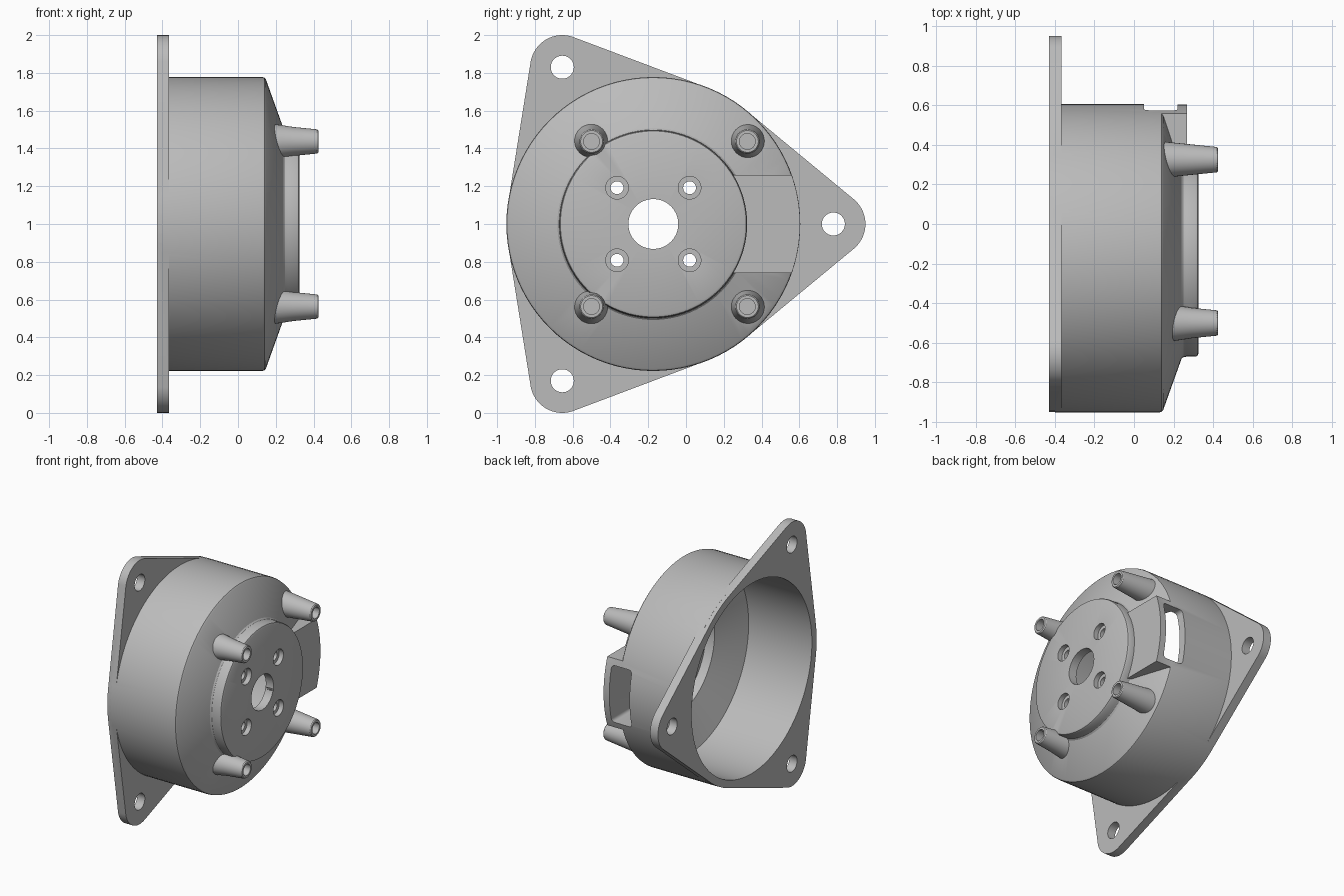
import bpy, bmesh, math
from mathutils import Vector, Matrix
from mathutils.geometry import convex_hull_2d

if "Cube" in bpy.data.objects:
    bpy.data.objects.remove(bpy.data.objects["Cube"], do_unlink=True)

CY, CZ = -0.173, 1.0      # axis of the housing, which runs along x
R = 0.778                 # outer radius of the drum

grey = bpy.data.materials.new("cast grey")
grey.use_nodes = True
grey.diffuse_color = (0.5, 0.5, 0.5, 1)
grey.node_tree.nodes["Principled BSDF"].inputs["Base Color"].default_value = (0.5, 0.5, 0.5, 1)


def finish(name, bm):
    bmesh.ops.remove_doubles(bm, verts=bm.verts, dist=1e-5)
    bmesh.ops.recalc_face_normals(bm, faces=bm.faces)
    me = bpy.data.meshes.new(name)
    bm.to_mesh(me)
    bm.free()
    me.materials.append(grey)
    ob = bpy.data.objects.new(name, me)
    bpy.context.collection.objects.link(ob)
    return ob


def lathe(name, profile, y=CY, z=CZ, steps=96):
    """Solid of revolution about x from (x, radius) points."""
    bm = bmesh.new()
    pts = [(profile[0][0], 0)] + profile + [(profile[-1][0], 0)]
    vs = [bm.verts.new((x, y + r, z)) for x, r in pts]
    es = [bm.edges.new(p) for p in zip(vs, vs[1:])]
    bmesh.ops.spin(bm, geom=vs + es, cent=(0, y, z), axis=(1, 0, 0),
                   angle=math.tau, steps=steps, use_duplicate=False)
    return finish(name, bm)


def prism(name, outline, x0, x1):
    """Extrude a (y, z) outline along x."""
    bm = bmesh.new()
    f = bm.faces.new([bm.verts.new((x0, y, z)) for y, z in outline])
    new = bmesh.ops.extrude_face_region(bm, geom=[f])["geom"]
    bmesh.ops.translate(bm, vec=(x1 - x0, 0, 0),
                        verts=[v for v in new if isinstance(v, bmesh.types.BMVert)])
    return finish(name, bm)


def arc(y, z, r, a0, a1, n):
    return [(y + r * math.cos(a0 + (a1 - a0) * i / n),
             z + r * math.sin(a0 + (a1 - a0) * i / n)) for i in range(n + 1)]


def combine(target, tool, operation):
    mod = target.modifiers.new(operation.lower(), "BOOLEAN")
    mod.operation = operation
    mod.solver = "EXACT"
    mod.object = tool
    bpy.context.view_layer.objects.active = target
    bpy.ops.object.modifier_apply(modifier=mod.name)
    bpy.data.objects.remove(tool, do_unlink=True)


# Drum with sloped shoulder and raised round boss
housing = lathe("motor_housing", [
    (-0.40, R), (0.13, R), (0.14, 0.775), (0.148, 0.765),
    (0.24, 0.508), (0.25, 0.499), (0.265, 0.497),
    (0.31, 0.497), (0.321, 0.492), (0.326, 0.481)])

# Three-eared mounting flange, the hull of the drum and the ear circles
EARS = [(0.78, 1.0), (-0.655, 1.83), (-0.655, 0.17)]
pts = arc(CY, CZ, R - 0.0008, 0, math.tau, 96)[:-1]
for ey, ez in EARS:
    pts += arc(ey, ez, 0.17, 0, math.tau, 64)[:-1]
pts = [Vector(p) for p in pts]
outline = [pts[i] for i in convex_hull_2d(pts)]
combine(housing, prism("flange", outline, -0.43, -0.365), "UNION")

# Cable outlet block on the shoulder
HALF = 0.26
a = math.asin(HALF / (R - 0.001))
block = arc(CY, CZ, R - 0.001, -a, a, 20) + [(0.2, CZ + HALF), (0.2, CZ - HALF)]
combine(housing, prism("outlet_block", block, 0.08, 0.268), "UNION")

# Tapered posts with flared feet
POSTS = [(y, CZ + s * 0.437) for y in (-0.5, 0.325) for s in (1, -1)]
for y, z in POSTS:
    foot = 0.19 if y < 0 else 0.14
    top = 0.235 if y < 0 else 0.2
    combine(housing, lathe("post", [
        (foot, 0.092), (top, 0.086), (0.29, 0.077), (0.418, 0.064), (0.425, 0.058)],
        y, z, 32), "UNION")

# Hollow inside
combine(housing, lathe("cavity", [
    (-0.5, 0.72), (0.10, 0.72), (0.197, 0.45), (0.262, 0.44)]), "DIFFERENCE")

# Window through the outlet block, with rounded corners
bm = bmesh.new()
bmesh.ops.create_cube(bm, size=1, matrix=Matrix.Translation((0.135, 0.49, CZ))
                      @ Matrix.Diagonal((0.17, 0.5, 0.43, 1)))
side = [e for e in bm.edges if abs(e.verts[0].co.y - e.verts[1].co.y) > 0.1]
bmesh.ops.bevel(bm, geom=side, offset=0.025, segments=4, profile=0.5, affect="EDGES")
combine(housing, finish("window", bm), "DIFFERENCE")

# Shaft hole, counterbored screw holes, post sockets and ear holes
combine(housing, lathe("shaft_hole", [(0.1, 0.132), (0.5, 0.132)], steps=64), "DIFFERENCE")
for sy in (-1, 1):
    for sz in (-1, 1):
        combine(housing, lathe("screw_hole", [
            (0.1, 0.034), (0.29, 0.034), (0.29, 0.06), (0.5, 0.06)],
            CY + sy * 0.192, CZ + sz * 0.192, 32), "DIFFERENCE")
for y, z in POSTS:
    combine(housing, lathe("socket", [(0.31, 0.042), (0.5, 0.042)], y, z, 24), "DIFFERENCE")
for y, z in EARS:
    combine(housing, lathe("ear_hole", [(-0.5, 0.061), (-0.3, 0.061)], y, z, 40), "DIFFERENCE")

# Smooth shading with crisp edges
bpy.ops.object.select_all(action="DESELECT")
housing.select_set(True)
bpy.context.view_layer.objects.active = housing
bpy.ops.object.shade_smooth_by_angle(angle=math.radians(25))
